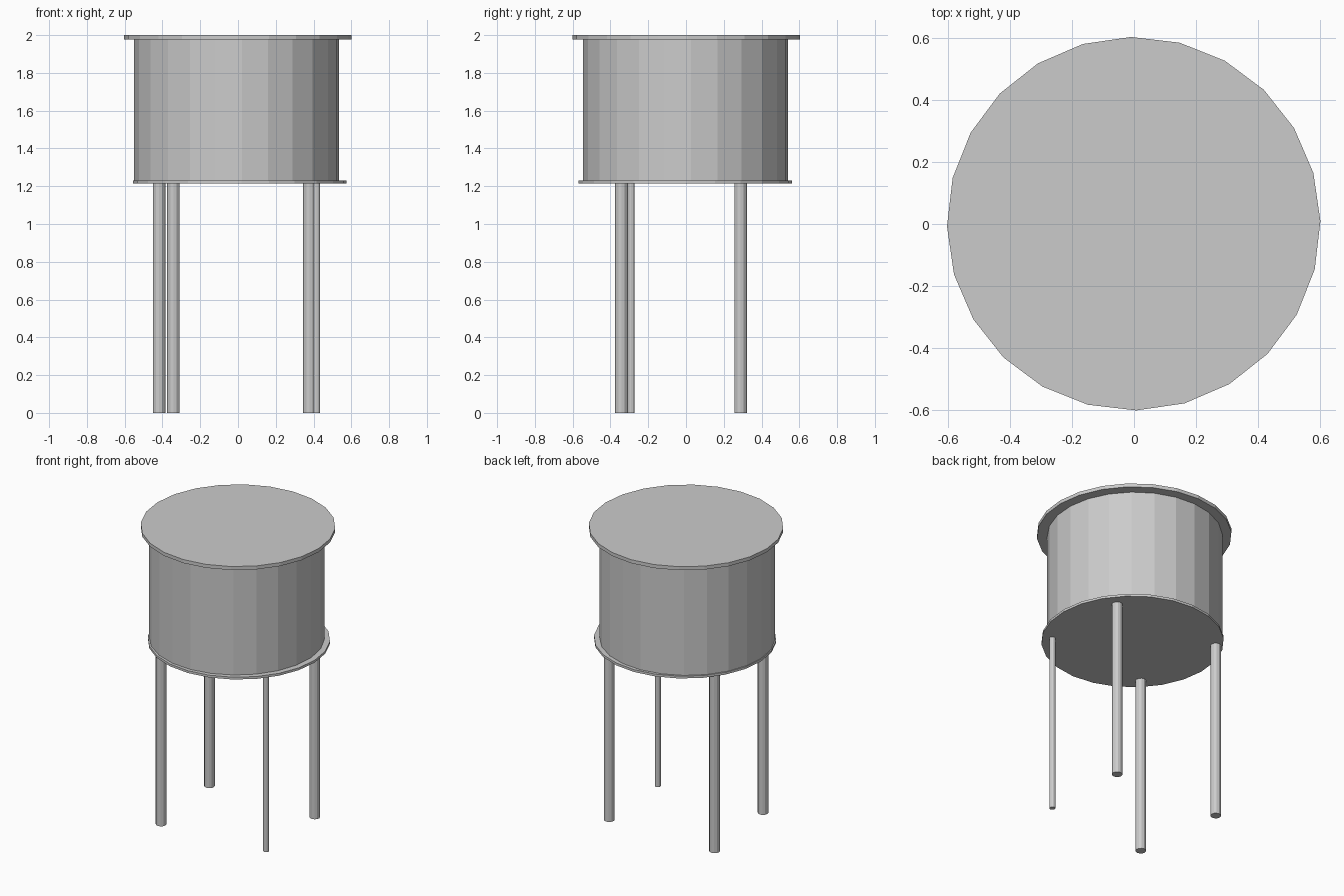
import bpy
import math

cube = bpy.data.objects.get("Cube")
if cube:
    bpy.data.objects.remove(cube, do_unlink=True)

# Single plain metal colour
metal = bpy.data.materials.new("light_grey_metal")
metal.use_nodes = True
colour = (0.6, 0.6, 0.6, 1.0)
metal.diffuse_color = colour
metal.node_tree.nodes["Principled BSDF"].inputs["Base Color"].default_value = colour


def cylinder(name, x, y, bottom, top, radius, sides, turn=0.0):
    """Upright flat-shaded cylinder between two heights."""
    bpy.ops.mesh.primitive_cylinder_add(
        vertices=sides, radius=radius, depth=top - bottom,
        location=(x, y, (bottom + top) / 2),
        rotation=(0, 0, math.radians(turn)))
    part = bpy.context.object
    part.name = name
    part.data.materials.append(metal)
    return part


FLOOR = 1.215   # underside of the base plate

# Can: lid, drum and base plate, each slightly off centre
cylinder("lid", -0.001, 0.001, 1.976, 2.0, 0.603, 24, 0.8)
cylinder("drum", -0.008, -0.002, FLOOR + 0.01, 1.98, 0.543, 24, 3)
cylinder("base_plate", 0.009, -0.003, FLOOR, FLOOR + 0.016, 0.565, 24, 1)

# Four legs, the front left one thinner
legs = {
    "front_right_leg": (-0.342, -0.342, 0.033),
    "back_right_leg": (-0.418, 0.289, 0.033),
    "back_left_leg": (0.378, 0.289, 0.033),
    "front_left_leg": (0.416, -0.29, 0.0185),
}
for name, (x, y, radius) in legs.items():
    cylinder(name, x, y, 0.0, FLOOR + 0.005, radius, 12)
